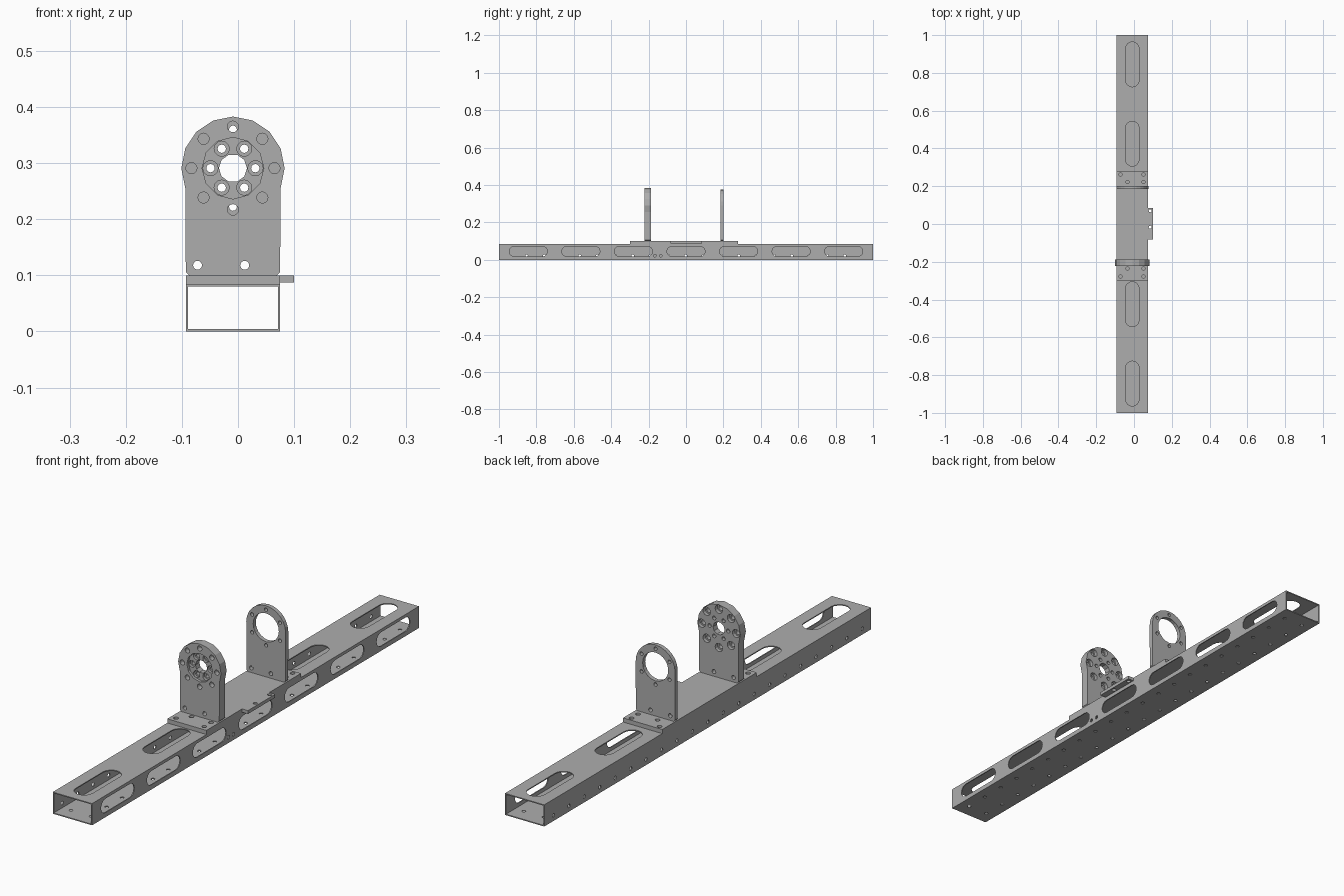
import bpy, bmesh, math

cube = bpy.data.objects.get("Cube")
if cube:
    bpy.data.objects.remove(cube, do_unlink=True)

metal = bpy.data.materials.new("grey metal")
metal.use_nodes = True
GREY = (0.42, 0.42, 0.42, 1)
metal.diffuse_color = GREY
metal.node_tree.nodes["Principled BSDF"].inputs["Base Color"].default_value = GREY

CX = -0.009                 # centre line of the tube
HALF, TOP, WALL = 0.084, 0.084, 0.004
LEFT, RIGHT = CX + HALF, CX - HALF
PLATE_TOP = 0.1
HUB = 0.291                 # height of the bearing axis


def circle(u, v, r, n=12):
    return [(u + r * math.cos(2 * math.pi * i / n),
             v + r * math.sin(2 * math.pi * i / n)) for i in range(n)]


def ring(radius, r, count, start=0, n=12):
    """Holes evenly spaced around the bearing axis."""
    angles = [start + 2 * math.pi * i / count for i in range(count)]
    return [circle(CX + radius * math.cos(a), HUB + radius * math.sin(a), r, n)
            for a in angles]


def rect(u0, u1, v0, v1):
    return [(u0, v0), (u1, v0), (u1, v1), (u0, v1)]


def slot(u, v, length, width, along_u, n=8):
    r, d = width / 2, (length - width) / 2
    pts = []
    for end in (0, 1):
        for i in range(n + 1):
            a = -math.pi / 2 + math.pi * (i / n + end)
            p, q = r * math.cos(a) + (d, -d)[end], r * math.sin(a)
            pts.append((u + p, v + q) if along_u else (u - q, v + p))
    return pts


def sheet(outline, holes, lo, hi, axis):
    """Mesh of a flat outline with holes, thickened along one axis."""
    cu = bpy.data.curves.new("outline", 'CURVE')
    cu.dimensions = '2D'
    cu.fill_mode = 'BOTH'
    cu.extrude = (hi - lo) / 2
    for loop in [outline] + holes:
        sp = cu.splines.new('POLY')
        sp.points.add(len(loop) - 1)
        for p, (u, v) in zip(sp.points, loop):
            p.co = (u, v, 0, 1)
        sp.use_cyclic_u = True
    ob = bpy.data.objects.new("outline", cu)
    bpy.context.collection.objects.link(ob)
    dg = bpy.context.evaluated_depsgraph_get()
    me = bpy.data.meshes.new_from_object(ob.evaluated_get(dg))
    bpy.data.objects.remove(ob)
    bpy.data.curves.remove(cu)
    for vert in me.vertices:
        u, v, w = vert.co
        w += (lo + hi) / 2
        vert.co = {'x': (w, u, v), 'y': (u, w, v), 'z': (u, v, w)}[axis]
    return me


def part(name, *sheets):
    """One object made of one or more sheets."""
    bm = bmesh.new()
    for args in sheets:
        me = sheet(*args)
        bm.from_mesh(me)
        bpy.data.meshes.remove(me)
    bmesh.ops.remove_doubles(bm, verts=bm.verts, dist=1e-6)
    bmesh.ops.recalc_face_normals(bm, faces=bm.faces)
    for f in bm.faces:
        f.smooth = False
        f.material_index = 0
    me = bpy.data.meshes.new(name)
    bm.to_mesh(me)
    bm.free()
    me.materials.clear()
    me.materials.append(metal)
    bpy.context.collection.objects.link(bpy.data.objects.new(name, me))


# Hollow rectangular tube: four walls with slots and hole rows
row = [-0.947 + 0.0945 * i for i in range(21)]
top_slots = [slot(CX, s * y, 0.238, 0.072, False) for y in (0.425, 0.845) for s in (-1, 1)]
side_slots = [slot(0.281 * i, 0.045, 0.204, 0.054, True) for i in range(-3, 4)]
side_slots += [circle(y, 0.022, 0.007) for y in (-0.166, -0.135)]
bottom_holes = [circle(CX + s * 0.043, y, 0.007) for y in row for s in (-1, 1)]
wall_holes = [circle(y, 0.022, 0.007) for y in row]
part("tube_top", (rect(RIGHT, LEFT, -1, 1), top_slots, TOP - WALL, TOP, 'z'))
part("tube_bottom", (rect(RIGHT, LEFT, -1, 1), bottom_holes, 0, WALL, 'z'))
upright_wall = rect(-1, 1, WALL, TOP - WALL)
part("tube_left_wall", (upright_wall, side_slots, LEFT - WALL, LEFT, 'x'))
part("tube_right_wall", (upright_wall, wall_holes, RIGHT, RIGHT + WALL, 'x'))

# Mounting plate on top of the tube, with a tab at the left
bolts = [circle(x, y, 0.009) for x, y in
         ((-0.034, -0.236), (0.05, -0.236), (-0.071, -0.278), (0.05, -0.278),
          (-0.034, 0.222), (0.05, 0.222), (-0.071, 0.262), (0.05, 0.262))]
part("mounting_plate", (rect(RIGHT, LEFT, -0.3, 0.278), bolts, TOP, PLATE_TOP, 'z'))
part("side_tab", (rect(LEFT, 0.1, -0.082, 0.085),
                  [circle(0.086, y, 0.008) for y in (0.07, -0.017)],
                  0.087, PLATE_TOP, 'z'))


def arch(r, half, steps, over):
    """Upright outline with a faceted round head and clipped lower corners."""
    pts = [(CX - half + 0.006, PLATE_TOP), (CX + half - 0.006, PLATE_TOP),
           (CX + half, PLATE_TOP + 0.006)]
    for i in range(-over, steps + over + 1):
        a = math.pi * i / steps
        pts.append((CX + r * math.cos(a), HUB + r * math.sin(a)))
    return pts + [(CX - half, PLATE_TOP + 0.006)]


feet = [circle(x, 0.118, 0.008) for x in (-0.072, 0.012)]

# Front bearing bracket: recess, counterbored screws, rear counterbores
head = arch(0.092, HALF, 8, 1)
rim = ring(0.074, 0.01, 8)
bore = [circle(CX, HUB, 0.025, 10)]
part("front_bracket",
     (head, feet + rim + [circle(CX, HUB, 0.055)], -0.222, -0.212, 'y'),
     (head, feet + rim + bore + ring(0.04, 0.0135, 6), -0.212, -0.202, 'y'),
     (head, feet + ring(0.074, 0.016, 8) + bore + ring(0.04, 0.0075, 6),
      -0.202, -0.188, 'y'))

# Back bracket: thin plate with a large bore and six small holes
part("back_bracket",
     (arch(0.0845, HALF, 12, 0),
      feet + [circle(CX, HUB, 0.055, 20)] + ring(0.069, 0.007, 6, math.pi / 2),
      0.184, 0.2, 'y'))
